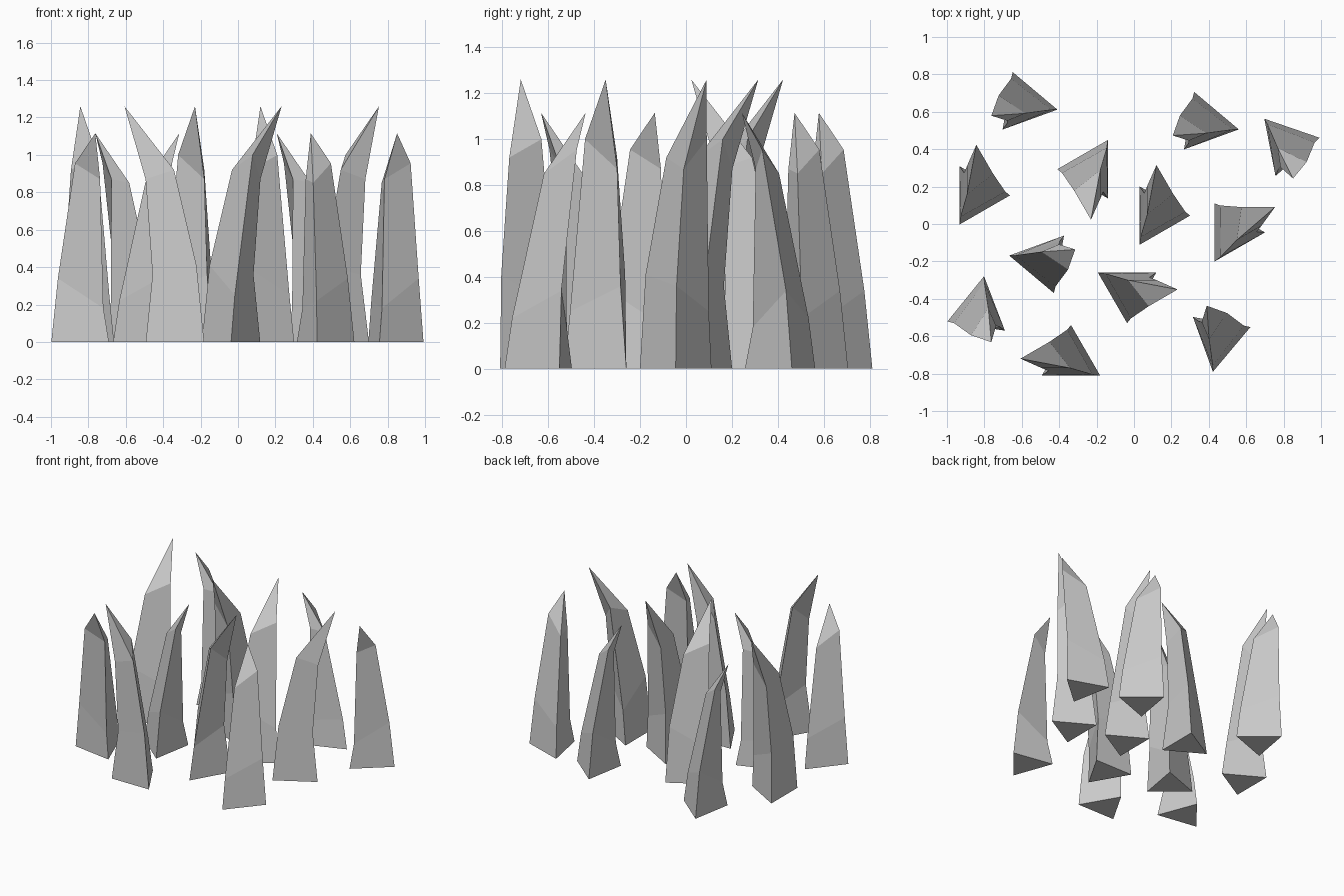
import bpy, bmesh
from math import cos, sin, radians

if "Cube" in bpy.data.objects:
    bpy.data.objects.remove(bpy.data.objects["Cube"])

R = 0.18  # base triangle radius
BASE = [(R * cos(radians(a)), R * sin(radians(a)), 0) for a in (30, 150, -90)]

# Blade rings in local space, leaning towards +x: lower ring, upper ring, tip
TALL = ([(0.12, 0.065, 0.36), (-0.115, 0.085, 0.41), (0.02, -0.155, 0.25)],
        [(0.157, 0.05, 0.87), (0.005, 0.05, 0.92), (0.115, -0.09, 1.0)],
        (0.27, 0, 1.26))
SHORT = ([(0.125, 0.07, 0.18), (-0.125, 0.08, 0.22), (0.02, -0.15, 0.34)],
         [(0.115, 0.055, 0.87), (0.012, 0.05, 0.85), (0.114, -0.088, 0.955)],
         (0.187, 0, 1.115))


def blade(name, shape, x, y, angle, side=1):
    """Three-sided tapering blade; side=-1 mirrors it across its lean."""
    lower, upper, tip = shape
    c, s = cos(radians(angle)), sin(radians(angle))
    bm = bmesh.new()

    def vert(p):
        px, py = p[0], p[1] * side
        return bm.verts.new((x + px * c - py * s, y + px * s + py * c, p[2]))

    rings = [[vert(p) for p in ring] for ring in (BASE, lower, upper)]
    top = vert(tip)
    bm.faces.new(rings[0])
    for i in range(3):
        j = (i + 1) % 3
        for a, b in zip(rings, rings[1:]):
            bm.faces.new((a[i], a[j], b[j], b[i]))
        bm.faces.new((rings[2][i], rings[2][j], top))
    bmesh.ops.recalc_face_normals(bm, faces=bm.faces)
    mesh = bpy.data.meshes.new(name)
    bm.to_mesh(mesh)
    bm.free()
    bpy.context.collection.objects.link(bpy.data.objects.new(name, mesh))


# Tall blades: centre x, y, lean direction, side
for i, spot in enumerate([(-0.843, 0.153, 90), (0.12, 0.045, 90),
                          (-0.23, 0.293, -90), (-0.037, -0.35, 0),
                          (-0.337, -0.72, 180), (0.52, -0.045, 30, -1)]):
    blade(f"tall_blade_{i + 1}", TALL, *spot)

# Short blades
for i, spot in enumerate([(-0.587, 0.643, 200), (0.383, 0.537, 200),
                          (-0.49, -0.2, 20), (-0.83, -0.457, -69),
                          (0.453, -0.613, 110), (0.815, 0.427, -79, -1)]):
    blade(f"short_blade_{i + 1}", SHORT, *spot)
